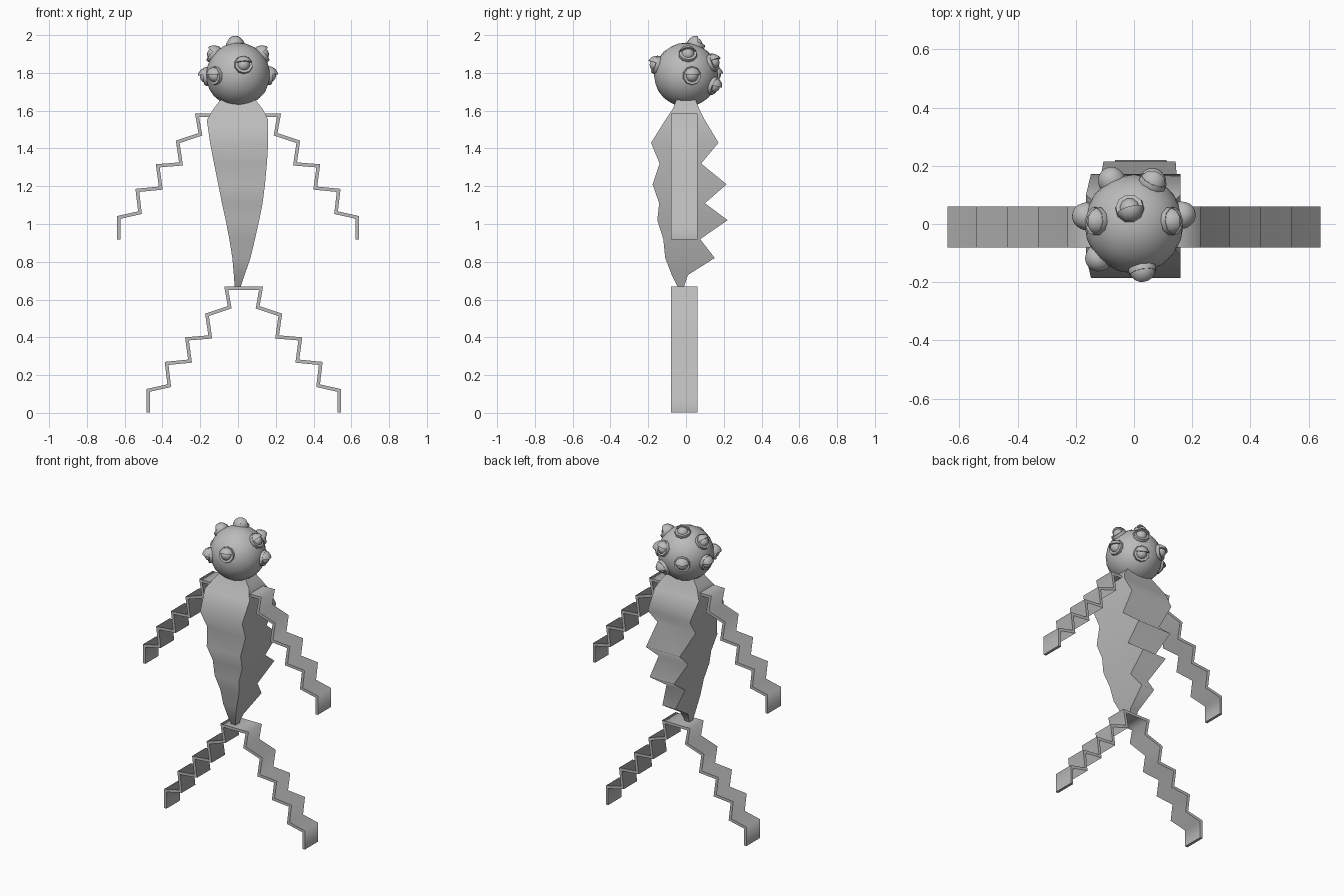
import bpy, bmesh, math
from mathutils import Vector

if "Cube" in bpy.data.objects:
    bpy.data.objects.remove(bpy.data.objects["Cube"])

grey = bpy.data.materials.new("plain_grey")
grey.diffuse_color = (0.5, 0.5, 0.5, 1)
grey.use_nodes = True
grey.node_tree.nodes["Principled BSDF"].inputs["Base Color"].default_value = grey.diffuse_color


def finish(bm, name):
    bmesh.ops.recalc_face_normals(bm, faces=bm.faces)
    for f in bm.faces:
        f.smooth = True
    me = bpy.data.meshes.new(name)
    bm.to_mesh(me)
    bm.free()
    me.materials.append(grey)
    ob = bpy.data.objects.new(name, me)
    bpy.context.collection.objects.link(ob)
    return ob


# Body: rectangular sections, ridged front and spiked back
# (z, left x, right x, front y, back y)
sections = [
    (1.66, -.09, .09, -.05, .05), (1.61, -.13, .13, -.07, .07),
    (1.55, -.165, .16, -.11, .10), (1.43, -.148, .16, -.185, .172),
    (1.32, -.127, .153, -.14, .08), (1.21, -.105, .143, -.177, .215),
    (1.11, -.085, .13, -.142, .10), (1.02, -.065, .112, -.152, .22),
    (.92, -.046, .09, -.12, .075), (.82, -.03, .066, -.11, .152),
    (.73, -.022, .035, -.075, .01), (.67, -.018, .015, -.045, -.01)]
bm = bmesh.new()
rings = [[bm.verts.new(p) for p in ((l, f, z), (r, f, z), (r, b, z), (l, b, z))]
         for z, l, r, f, b in sections]
for a, b in zip(rings, rings[1:]):
    for i in range(4):
        j = (i + 1) % 4
        bm.faces.new((a[i], a[j], b[j], b[i]))
bm.faces.new(rings[0])
bm.faces.new(rings[-1])
for a, b in zip(rings, rings[1:]):
    for i in range(4):
        bm.edges.get((a[i], b[i])).smooth = False
for ring in (rings[0], rings[-1]):
    for i in range(4):
        bm.edges.get((ring[i], ring[(i + 1) % 4])).smooth = False
finish(bm, "body")

# Limbs: stepped ribbons with thickness
steps = [(.12, 1.576), (.217, 1.576), (.199, 1.475), (.319, 1.435), (.302, 1.318),
         (.425, 1.308), (.409, 1.19), (.533, 1.178), (.519, 1.06), (.631, 1.035),
         (.631, .918)]


def limb(name, side, dx, dz, half=.009, y0=-.08, y1=.06):
    pts = [Vector((x, z)) for x, z in steps]
    dirs = [(b - a).normalized() for a, b in zip(pts, pts[1:])]
    bm = bmesh.new()
    rows = []
    for i, p in enumerate(pts):
        d0, d1 = dirs[max(i - 1, 0)], dirs[min(i, len(dirs) - 1)]
        n0, n1 = Vector((-d0.y, d0.x)), Vector((-d1.y, d1.x))
        off = (n0 + n1) * half / (1 + n0.dot(n1))
        rows.append([bm.verts.new((side * q.x + dx, y, q.y + dz))
                     for q, y in ((p + off, y0), (p + off, y1), (p - off, y1), (p - off, y0))])
    for a, b in zip(rows, rows[1:]):
        for i in range(4):
            j = (i + 1) % 4
            bm.faces.new((a[i], a[j], b[j], b[i]))
            bm.edges.get((a[i], b[i])).smooth = False
    for row in (rows[0], rows[-1]):
        f = bm.faces.new(row)
        for e in f.edges:
            e.smooth = False
    finish(bm, name)


limb("right_arm", 1, 0, 0)
limb("left_arm", -1, 0, 0)
limb("right_leg", 1, -.095, -.916)
limb("left_leg", -1, .155, -.916)

# Head
centre = Vector((0, 0, 1.79))
bm = bmesh.new()
bmesh.ops.create_icosphere(bm, subdivisions=3, radius=.17)
bmesh.ops.translate(bm, verts=bm.verts, vec=centre)
finish(bm, "head")

# Eyes: ball in an open socket with an upper lid
eyes = [(.03, -.165, 1.845), (-.125, -.12, 1.785), (-.13, .01, 1.90), (.13, .01, 1.90),
        (.185, .035, 1.785), (-.185, .03, 1.78), (-.015, .055, 1.955),
        (.07, .155, 1.86), (.07, .16, 1.725), (-.08, .155, 1.79)]


def ball(name, mat, radius, cuts=()):
    bm = bmesh.new()
    bmesh.ops.create_uvsphere(bm, u_segments=10, v_segments=8, radius=radius)
    for co, no in cuts:
        r = bmesh.ops.bisect_plane(bm, geom=bm.verts[:] + bm.edges[:] + bm.faces[:],
                                   plane_co=co, plane_no=no, clear_outer=True)
        rim = [e for e in r["geom_cut"] if isinstance(e, bmesh.types.BMEdge)]
        bmesh.ops.contextual_create(bm, geom=rim)
        for e in rim:
            e.smooth = False
    bm.transform(mat)
    finish(bm, name)


for i, e in enumerate(eyes):
    out = (Vector(e) - centre).normalized()
    quat = out.to_track_quat('Z', 'Y')
    mat = quat.to_matrix().to_4x4()
    mat.translation = centre + out * .168
    ball(f"eyeball_{i}", mat, .036)
    # socket keeps the inner half, lid covers the upper outer part
    ball(f"eye_socket_{i}", mat, .05, [((0, 0, .012), (0, 0, 1))])
    ball(f"eyelid_{i}", mat, .048, [((0, .008, 0), (0, -1, 0))])
